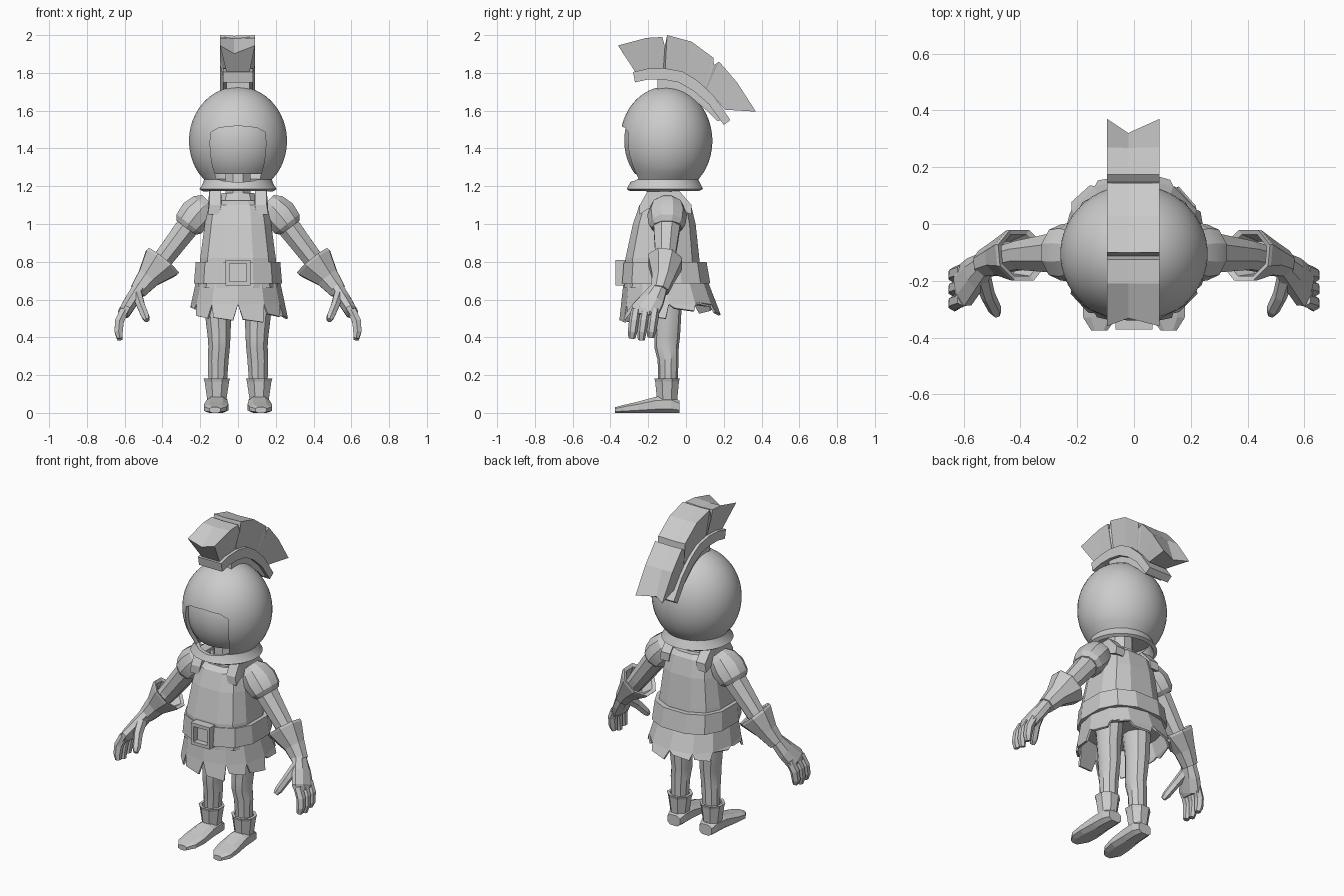
import bpy, bmesh
from math import sin, cos, pi, radians, sqrt
from mathutils import Vector as V

if "Cube" in bpy.data.objects:
    bpy.data.objects.remove(bpy.data.objects["Cube"])


def finish(name, bm, smooth=0):
    bmesh.ops.recalc_face_normals(bm, faces=bm.faces)
    me = bpy.data.meshes.new(name)
    bm.to_mesh(me)
    bm.free()
    ob = bpy.data.objects.new(name, me)
    bpy.context.collection.objects.link(ob)
    if smooth:
        shade(ob, smooth)
    return ob


def shade(ob, angle):
    bpy.ops.object.select_all(action='DESELECT')
    ob.select_set(True)
    bpy.context.view_layer.objects.active = ob
    bpy.ops.object.shade_smooth_by_angle(angle=radians(angle))


def bake(ob):
    """Apply all modifiers of an object."""
    dg = bpy.context.evaluated_depsgraph_get()
    me = bpy.data.meshes.new_from_object(ob.evaluated_get(dg))
    ob.modifiers.clear()
    ob.data = me


def skin(name, loops, caps=(True, True), smooth=0):
    """Join a row of point loops into a surface."""
    bm = bmesh.new()
    rows = [[bm.verts.new(p) for p in lp] for lp in loops]
    n = len(rows[0])
    for a, b in zip(rows, rows[1:]):
        for i in range(n):
            j = (i + 1) % n
            bm.faces.new((a[i], a[j], b[j], b[i]))
    if caps[0]:
        bm.faces.new(rows[0])
    if caps[1]:
        bm.faces.new(rows[-1])
    return finish(name, bm, smooth)


def ring(c, u, v, n, p=1.0):
    f = lambda t: (abs(t) ** p) * (1 if t > 0 else -1)
    return [V(c) + V(u) * f(cos(2 * pi * (i + .5) / n)) + V(v) * f(sin(2 * pi * (i + .5) / n))
            for i in range(n)]


def stack(name, rows, n, p=1.0, **kw):
    """Horizontal rings: (z, half width, front y, back y)."""
    return skin(name, [ring((0, (f + b) / 2, z), (r, 0, 0), (0, (b - f) / 2, 0), n, p)
                       for z, r, f, b in rows], **kw)


def tube(name, rows, n=8, axis=None, **kw):
    """Rings along a path: (x, y, z, thickness, width along y)."""
    pts = [V(r[:3]) for r in rows]
    loops = []
    for i, r in enumerate(rows):
        t = V(axis) if axis else pts[min(i + 1, len(pts) - 1)] - pts[max(i - 1, 0)]
        u = t.cross(V((0, 1, 0))).normalized()
        v = u.cross(t).normalized()
        loops.append(ring(pts[i], u * r[3], v * r[4], n))
    return skin(name, loops, **kw)


def box(name, x0, x1, y0, y1, z0, z1):
    return skin(name, [[(x0, y0, z), (x1, y0, z), (x1, y1, z), (x0, y1, z)] for z in (z0, z1)])


# Helmet: ellipsoid shell with flared rim and cut face opening
def dome(k, stop):
    rows = []
    for i in range(21):
        z = 1.44 + .287 * k * cos(radians(2 + i * 6.5))
        q = sqrt(max(0, 1 - ((z - 1.44) / (.287 * k)) ** 2))
        if z > stop:
            rows.append((z, .26 * k * q, -.105 - .245 * k * q, -.105 + .245 * k * q))
    return rows


rim = [(1.235, .18, -.29, .065), (1.215, .186, -.298, .075), (1.185, .205, -.315, .09)]
helmet = stack("helmet", dome(1, 1.25) + rim, 48, caps=(True, False))
m = helmet.modifiers.new("shell", 'SOLIDIFY')
m.thickness, m.offset = .022, -1
half = [(0, 1.52), (.10, 1.51), (.145, 1.485), (.148, 1.42), (.14, 1.33), (.115, 1.24), (.08, 1.228), (0, 1.22)]
outline = half + [(-x, z) for x, z in half[-2:0:-1]]
cutter = skin("face_cutter", [[(x, y, z) for x, z in outline] for y in (-.6, -.15)])
cutter.hide_render = True
m = helmet.modifiers.new("opening", 'BOOLEAN')
m.operation, m.object, m.solver = 'DIFFERENCE', cutter, 'EXACT'
bake(helmet)
bpy.data.objects.remove(cutter)
shade(helmet, 35)
stack("head", dome(.91, 1.2), 32, smooth=40)
tube("neck", [(0, -.12, 1.06, .075, .08), (0, -.12, 1.28, .07, .075)], 8)


# Crest: holder strips and notched plume
def arc_strip(name, w, st):
    skin(name, [[(-w, a, b), (w, a, b), (w, c, d), (-w, c, d)] for a, b, c, d in st])


arc_strip("crest_holder", .08, [
    (-.27, 1.75, -.28, 1.805), (-.20, 1.765, -.205, 1.822), (-.12, 1.765, -.115, 1.825), (-.04, 1.75, -.02, 1.808),
    (.04, 1.705, .06, 1.76), (.12, 1.635, .15, 1.675), (.20, 1.525, .235, 1.55)])
arc_strip("crest_mount", .06, [
    (-.15, 1.70, -.15, 1.775), (-.04, 1.69, -.04, 1.76), (.04, 1.66, .05, 1.715), (.11, 1.60, .13, 1.645),
    (.165, 1.545, .19, 1.55)])
plume = [(-.265, 1.80, -.36, 1.945), (-.20, 1.815, -.21, 1.985), (-.13, 1.82, -.125, 1.99),
         (-.12, 1.82, -.112, 1.94), (-.11, 1.82, -.10, 2.0), (0, 1.79, .03, 1.965), (.10, 1.725, .145, 1.88),
         (.105, 1.72, .148, 1.84), (.11, 1.715, .175, 1.86), (.16, 1.66, .27, 1.75), (.205, 1.605, .37, 1.595)]
loops = []
for i, (a, b, c, d) in enumerate(plume):
    k = .7 if i in (0, len(plume) - 1) else .98
    mid = (-.02, a + (c - a) * k, b + (d - b) * k)
    loops.append([(-.06, a, b), (.06, a, b), (.09, c, d), mid, (-.095, c, d)])
skin("crest_plume", loops)

# Torso, shoulder straps, belt and buckle
stack("vest", [(.66, .215, -.33, .09), (.82, .205, -.325, .075), (1.0, .18, -.285, .055),
               (1.1, .163, -.25, .03), (1.125, .12, -.22, .01)], 12, .7)
for s in (1, -1):
    skin("shoulder_strap", [[(s * x0, y, z0), (s * .16, y, z0), (s * .152, y, z1), (s * .09, y, z1)]
                            for y, x0, z0, z1 in ((-.245, .1, 1.05, 1.10), (-.2, .085, 1.08, 1.18),
                                                  (-.04, .085, 1.08, 1.18), (.03, .1, 1.05, 1.10))])
stack("collar", [(1.08, .12, -.22, -.01), (1.165, .09, -.2, -.03)], 10, .8)
stack("belt", [(.685, .24, -.345, .135), (.80, .23, -.335, .115), (.80, .20, -.31, .085),
               (.685, .21, -.32, .1)], 12, .8)
for s in (1, -1):
    box("buckle_side", s * .045, s * .065, -.372, -.32, .675, .81)
for z in (.675, .79):
    box("buckle_bar", -.045, .045, -.372, -.32, z, z + .02)

# Ragged skirt
bm = bmesh.new()
hems = [.54, .57, .52, .54, .53, .56, .55, .50, .49, .48, .51, .50]


def skirt_pt(deg, z):
    t = (.70 - z) / .2
    a = radians(deg)
    f = lambda q: (abs(q) ** .85) * (1 if q > 0 else -1)
    return bm.verts.new(((.222 + .043 * t) * f(cos(a)), -.108 + .028 * t + (.222 + .05 * t) * f(sin(a)), z))


top = [skirt_pt(i * 30, .71) for i in range(12)]
mids = [skirt_pt(i * 30, .575) for i in range(12)]
for i, h in enumerate(hems):
    j = (i + 1) % 12
    bm.faces.new((top[i], top[j], mids[j], mids[i]))
    bm.faces.new((mids[i], mids[j], skirt_pt(i * 30 + 26, h), skirt_pt(i * 30 + 4, h + .015)))
skirt = finish("skirt", bm)
m = skirt.modifiers.new("cloth", 'SOLIDIFY')
m.thickness = .012
bake(skirt)

for s in (1, -1):
    # Legs, ankle cuffs and shoes
    tube("leg", [(s * .10, -.10, .70, .08, .09), (s * .105, -.095, .52, .073, .07), (s * .10, -.10, .40, .063, .068),
                 (s * .10, -.103, .35, .06, .065), (s * .105, -.095, .28, .058, .055),
                 (s * .11, -.095, .06, .046, .05)], 10, smooth=35)
    tube("ankle_cuff", [(s * .112, -.10, .07, .055, .058), (s * .112, -.10, .165, .07, .068),
                        (s * .112, -.10, .182, .076, .073), (s * .112, -.10, .182, .058, .056),
                        (s * .112, -.10, .12, .05, .05)], 8, axis=(0, 0, 1))
    foot = [(-.035, .045, .065, .11), (-.08, .058, .09, .11), (-.16, .06, .085, .112), (-.26, .068, .058, .115),
            (-.33, .062, .042, .12), (-.375, .03, .03, .122)]
    skin("shoe", [ring((s * x, y, h / 2), (s * w, 0, 0), (0, 0, h / 1.892), 8, .7) for y, w, h, x in foot])

    # Arms: puffed shoulder, sleeve and flared gauntlet
    tube("shoulder_puff", [(s * .155, -.10, 1.12, .05, .055), (s * .18, -.10, 1.095, .08, .088),
                           (s * .22, -.10, 1.05, .096, .105), (s * .26, -.10, 1.0, .087, .098),
                           (s * .275, -.10, .98, .065, .08)], 10, smooth=25)
    tube("sleeve", [(s * .24, -.10, 1.02, .068, .08), (s * .40, -.11, .81, .056, .055),
                    (s * .53, -.14, .645, .04, .045)], 8)
    tube("gauntlet", [(s * .53, -.14, .645, .048, .05), (s * .475, -.12, .715, .066, .065),
                      (s * .405, -.11, .795, .112, .098), (s * .395, -.11, .805, .112, .098),
                      (s * .40, -.11, .80, .09, .08), (s * .45, -.118, .74, .062, .062)],
         8, axis=(-s * .13, .03, .16))

    # Hands: palm, three fingers and thumb
    tube("palm", [(s * .52, -.14, .665, .04, .045), (s * .56, -.175, .60, .04, .066),
                  (s * .60, -.22, .535, .036, .08), (s * .607, -.222, .515, .028, .072)], 8)
    for y, z in ((-.175, .41), (-.225, .395), (-.275, .405)):
        tube("finger", [(s * .60, y + .01, .545, .027, .026), (s * .628, y, .485, .027, .027),
                        (s * .632, y - .008, .43, .025, .025), (s * .625, y - .012, z - .01, .017, .018)], 6)
    tube("thumb", [(s * .535, -.18, .63, .03, .035), (s * .515, -.25, .57, .025, .03),
                   (s * .49, -.30, .51, .023, .026), (s * .482, -.318, .49, .014, .016)], 6)
